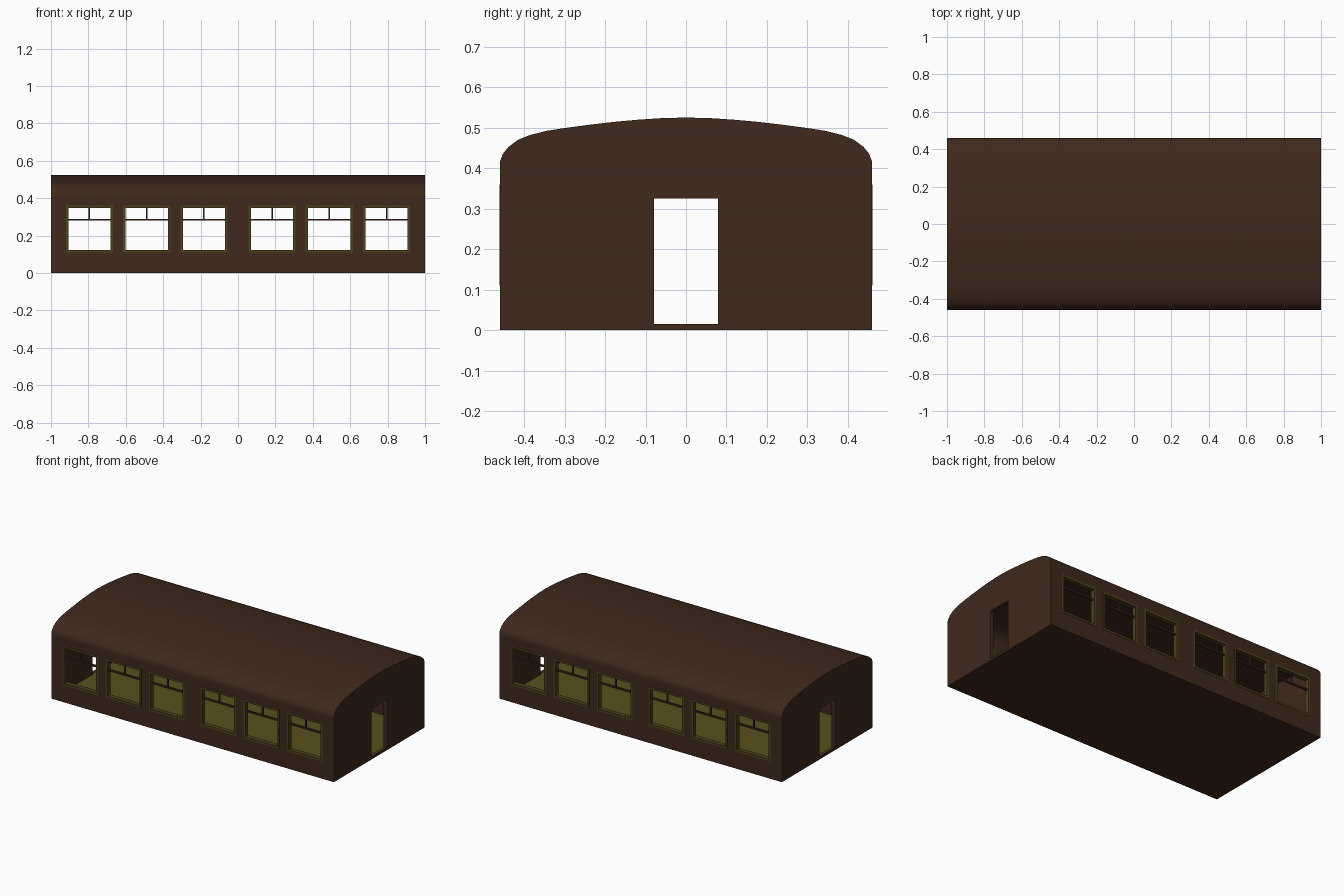
import bpy, bmesh, math
from mathutils import Matrix, Vector

if "Cube" in bpy.data.objects:
    bpy.data.objects.remove(bpy.data.objects["Cube"])

def material(name, rgb):
    m = bpy.data.materials.new(name)
    m.diffuse_color = (*rgb, 1)
    m.use_nodes = True
    m.node_tree.nodes["Principled BSDF"].inputs["Base Color"].default_value = m.diffuse_color
    return m

BROWN = material("dark_brown", (0.05, 0.022, 0.012))
OLIVE = material("olive_floor", (0.10, 0.078, 0.012))
TRIM = material("olive_trim", (0.075, 0.052, 0.012))

# Local x, y, z axes of a plate mapped to world directions
SIDE = Matrix(((1, 0, 0), (0, 0, -1), (0, 1, 0))).to_4x4()
END = Matrix(((0, 0, 1), (1, 0, 0), (0, 1, 0))).to_4x4()
FLAT = Matrix.Identity(4)

def rect(x0, x1, y0, y1):
    return [(x0, y0), (x1, y0), (x1, y1), (x0, y1)]

def plate(name, loops, thickness, axes, centre, mat):
    """Filled outline (first loop) with holes (other loops), given thickness."""
    cu = bpy.data.curves.new(name, 'CURVE')
    cu.dimensions = '2D'
    cu.fill_mode = 'BOTH'
    cu.extrude = thickness / 2
    for loop in loops:
        sp = cu.splines.new('POLY')
        sp.points.add(len(loop) - 1)
        for p, (x, y) in zip(sp.points, loop):
            p.co = (x, y, 0, 1)
        sp.use_cyclic_u = True
    tmp = bpy.data.objects.new("tmp", cu)
    bpy.context.collection.objects.link(tmp)
    dg = bpy.context.evaluated_depsgraph_get()
    me = bpy.data.meshes.new_from_object(tmp.evaluated_get(dg))
    bpy.data.objects.remove(tmp)
    bm = bmesh.new()
    bm.from_mesh(me)
    bmesh.ops.remove_doubles(bm, verts=bm.verts, dist=1e-5)
    bm.transform(Matrix.Translation(Vector(centre)) @ axes)
    bmesh.ops.recalc_face_normals(bm, faces=bm.faces)
    bm.to_mesh(me)
    bm.free()
    me.materials.clear()
    me.materials.append(mat)
    ob = bpy.data.objects.new(name, me)
    bpy.context.collection.objects.link(ob)
    bpy.ops.object.select_all(action='DESELECT')
    ob.select_set(True)
    bpy.context.view_layer.objects.active = ob
    bpy.ops.object.shade_smooth_by_angle(angle=math.radians(30))
    return ob

W, T, EAVE, TOP = 0.459, 0.025, 0.405, 0.525
INNER = W - T

# Roof cross-section, right half from eave to ridge, then mirrored
half = [(W, EAVE), (W, 0.418), (0.452, 0.436), (0.438, 0.453), (0.415, 0.470),
        (0.385, 0.482), (0.345, 0.492), (0.30, 0.499), (0.24, 0.507),
        (0.18, 0.514), (0.12, 0.5195), (0.06, 0.5235), (0, TOP)]
outer = half + [(-y, z) for y, z in half[-2::-1]]
k = (TOP - 0.02 - EAVE) / (TOP - EAVE)
inner = [(y * INNER / W, EAVE + (z - EAVE) * k) for y, z in outer]
plate("roof", [outer + inner[::-1]], 2 - 2 * T, END, (0, 0, 0), BROWN)

# End walls with doorway
door = rect(-0.079, 0.079, 0.015, 0.325)
for s, tag in ((1, "right"), (-1, "left")):
    plate(f"end_wall_{tag}", [[(-W, 0), (W, 0)] + outer, door], T, END,
          (s * (1 - T / 2), 0, 0), BROWN)

# Side walls with framed windows
centres = [s * c for s in (-1, 1) for c in (0.182, 0.488, 0.794)]
HW, Z0, Z1, F = 0.126, 0.11, 0.36, 0.013
RAIL = 0.285
for s, tag in ((-1, "front"), (1, "back")):
    y = s * (W - T / 2)
    holes = [rect(c - HW, c + HW, Z0, Z1) for c in centres]
    plate(f"side_wall_{tag}", [rect(-1 + T, 1 - T, 0, EAVE)] + holes, T, SIDE,
          (0, y, 0), BROWN)
    for i, c in enumerate(centres):
        frame = [rect(c - HW, c + HW, Z0, Z1),
                 rect(c - HW + F, c + HW - F, Z0 + F, Z1 - F)]
        plate(f"window_frame_{tag}_{i}", frame, T + 0.004, SIDE, (0, y, 0), TRIM)
        plate(f"window_rail_{tag}_{i}",
              [rect(c - HW + F, c + HW - F, RAIL - 0.005, RAIL + 0.005)],
              0.012, SIDE, (0, y, 0), BROWN)
        plate(f"window_mullion_{tag}_{i}",
              [rect(c - 0.004, c + 0.004, RAIL + 0.005, Z1 - F)],
              0.010, SIDE, (0, y, 0), BROWN)

# Underside and floor covering
area = [rect(-1 + T, 1 - T, -INNER, INNER)]
plate("underfloor", area, 0.010, FLAT, (0, 0, 0.005), BROWN)
plate("floor", area, 0.005, FLAT, (0, 0, 0.0125), OLIVE)
